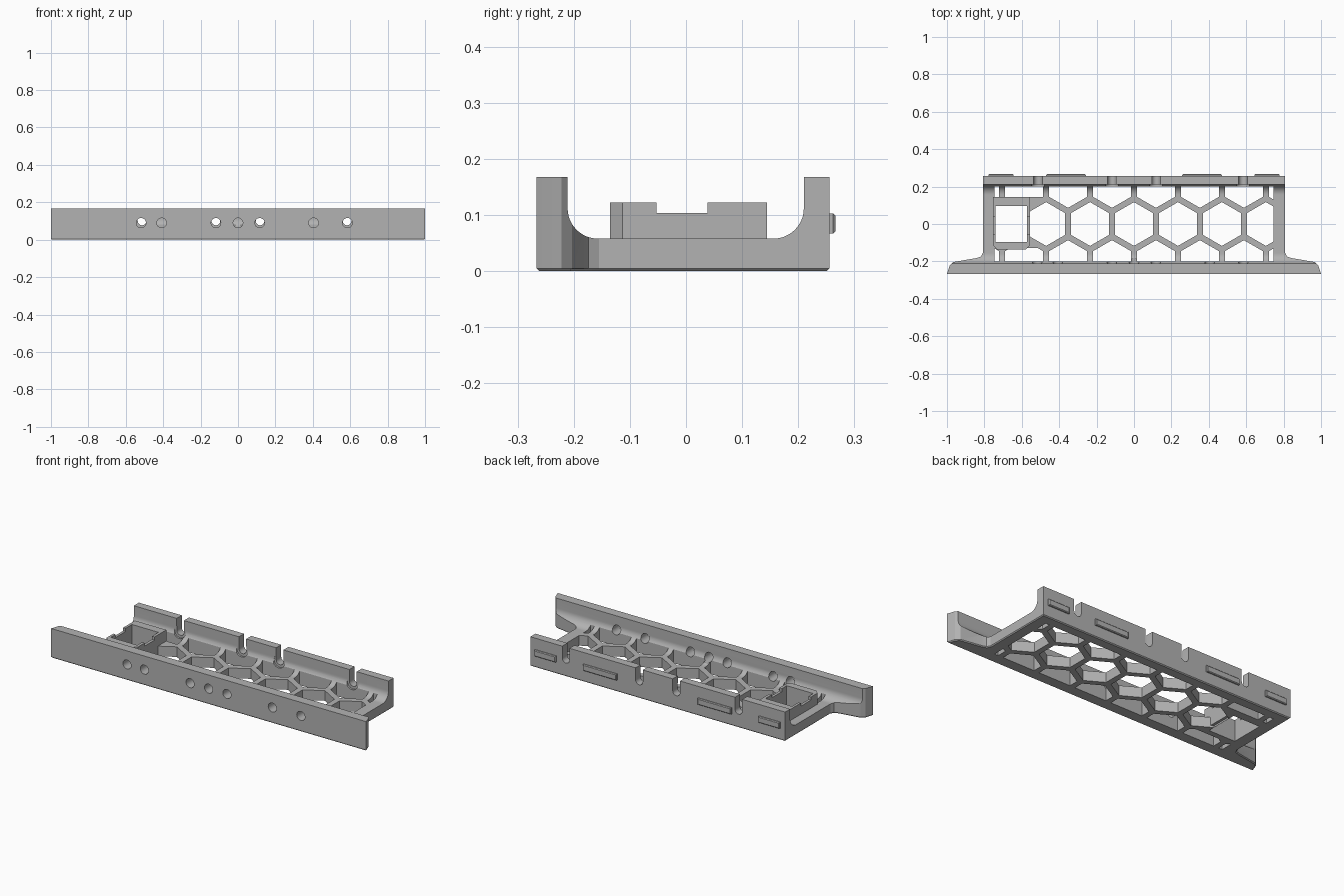
import bpy, bmesh, math
from mathutils import Vector

cube = bpy.data.objects.get("Cube")
if cube:
    bpy.data.objects.remove(cube, do_unlink=True)

grey = bpy.data.materials.new("light grey plastic")
grey.use_nodes = True
GREY = (0.45, 0.45, 0.45, 1)
grey.diffuse_color = GREY
grey.node_tree.nodes["Principled BSDF"].inputs["Base Color"].default_value = GREY

PLACE = {"x": lambda u, v, w: (w, u, v),
         "y": lambda u, v, w: (u, w, v),
         "z": lambda u, v, w: (u, v, w)}


def prism(name, polys, axis, lo, hi, bevel=0, bevel_rule=None):
    """Extrude flat outlines along an axis between lo and hi."""
    bm = bmesh.new()
    put = PLACE[axis]
    for pts in polys:
        ends = [[bm.verts.new(put(u, v, w)) for u, v in pts] for w in (lo, hi)]
        bm.faces.new(ends[0])
        bm.faces.new(ends[1])
        for i in range(len(pts)):
            j = (i + 1) % len(pts)
            bm.faces.new((ends[0][i], ends[0][j], ends[1][j], ends[1][i]))
    bmesh.ops.recalc_face_normals(bm, faces=bm.faces)
    if bevel:
        edges = [e for e in bm.edges if bevel_rule(e)]
        bmesh.ops.bevel(bm, geom=edges, offset=bevel, segments=1, affect="EDGES")
    mesh = bpy.data.meshes.new(name)
    bm.to_mesh(mesh)
    bm.free()
    mesh.materials.append(grey)
    ob = bpy.data.objects.new(name, mesh)
    bpy.context.collection.objects.link(ob)
    return ob


def boolean(ob, cutter, op="DIFFERENCE"):
    """Apply a boolean and throw the cutter away."""
    mod = ob.modifiers.new("cut", "BOOLEAN")
    mod.operation, mod.object, mod.solver = op, cutter, "EXACT"
    bpy.context.view_layer.objects.active = ob
    bpy.ops.object.modifier_apply(modifier=mod.name)
    bpy.data.objects.remove(cutter, do_unlink=True)


def arc(cx, cy, r, start, end, n):
    return [(cx + r * math.cos(math.radians(start + (end - start) * i / n)),
             cy + r * math.sin(math.radians(start + (end - start) * i / n)))
            for i in range(n + 1)]


def circle(cx, cy, r, n=24):
    return arc(cx, cy, r, 0, 360, n)[:-1]


def rect(x0, x1, y0, y1):
    return [(x0, y0), (x1, y0), (x1, y1), (x0, y1)]


FLOOR, TOP = 0.058, 0.168
BACK, FRONT = 0.256, -0.266

# Tray: plan outline with flared front ends, bottom edges chamfered
half = [(1, FRONT), (0.994, -0.25), (0.985, -0.222), (0.965, -0.203),
        (0.84, -0.182), (0.818, -0.174), (0.808, -0.155), (0.808, BACK)]
outline = half + [(-x, y) for x, y in reversed(half)]
tray = prism("tray", [outline], "z", 0, TOP, 0.005,
             lambda e: all(v.co.z < 0.001 for v in e.verts))

# Channel between the walls, with rounded inner corners
r = 0.054
channel = ([(-0.211, 0.3)] + arc(-0.211 + r, FLOOR + r, r, 180, 270, 12)
           + arc(0.21 - r, FLOOR + r, r, 270, 360, 12) + [(0.21, 0.3)])
boolean(tray, prism("channel_cutter", [channel], "x", -1.1, 1.1))

# Honeycomb floor, clipped to a rectangular window
PITCH, HEX = 0.235, 0.117


def hexagon(cx, cy):
    return arc(cx, cy, HEX, 30, 330, 5)


cells = [hexagon(i * PITCH, 0) for i in range(-2, 4)]
for side in (-1, 1):
    cells += [hexagon((i + 0.5) * PITCH, side * PITCH * 0.866) for i in range(-4, 4)]
comb = prism("comb_cutter", cells, "z", -0.1, 0.3)
boolean(comb, prism("window", [rect(-0.745, 0.745, -0.2, 0.2)], "z", -0.05, 0.25),
        "INTERSECT")
boolean(tray, comb)
holder_window = rect(-0.74, -0.572, -0.096, 0.096)
boolean(tray, prism("opening", [holder_window], "z", -0.1, 0.3))

# Screw holes in the front wall
holes = [circle(x, 0.09, 0.026) for x in (-0.518, -0.408, -0.118, 0, 0.116, 0.404, 0.585)]
boolean(tray, prism("hole_cutter", holes, "y", -0.3, -0.13))

# Open slots in the back wall, with round clearance on the inside
SLOTS = (-0.513, -0.118, 0.118, 0.583)
slots = [arc(x, 0.1, 0.023, 180, 360, 12) + [(x + 0.023, 0.3), (x - 0.023, 0.3)]
         for x in SLOTS]
boolean(tray, prism("slot_cutter", slots, "y", 0.13, 0.3))
boolean(tray, prism("clearance_cutter", [circle(x, 0.098, 0.036) for x in SLOTS],
                    "y", 0.13, 0.2105))

# Holder: floor plate trimmed by the neighbouring cell
plate = prism("holder_plate", [rect(-0.755, -0.48, -0.128, 0.144)], "z", 0, FLOOR - 0.0005)
boolean(plate, prism("cell", [hexagon(-2 * PITCH, 0)], "z", -0.1, 0.3))
boolean(plate, prism("opening", [holder_window], "z", -0.1, 0.3))

# Holder: raised frame with chamfered front corners and lowered sides
frame_plan = [(-0.733, -0.135), (-0.578, -0.135), (-0.556, -0.113),
              (-0.556, 0.144), (-0.755, 0.144), (-0.755, -0.113)]
frame = prism("holder_frame", [frame_plan], "z", 0.01, 0.122)
boolean(frame, prism("opening", [holder_window], "z", -0.1, 0.3))
boolean(frame, prism("side_notch", [rect(-0.053, 0.038, 0.104, 0.2)], "x", -0.9, -0.4))

# Raised pads on the back wall
parts = [tray, plate, frame]
for label, sign in (("left", 1), ("right", -1)):
    for place, a, b in (("inner", 0.257, 0.47), ("outer", 0.643, 0.778)):
        x0, x1 = sorted((sign * a, sign * b))
        parts.append(prism(f"{label}_{place}_pad", [rect(x0, x1, 0.067, 0.103)], "y",
                           BACK - 0.002, 0.266, 0.004,
                           lambda e: all(v.co.y > BACK for v in e.verts)))

# Smooth shading with crisp edges
for ob in bpy.context.selected_objects:
    ob.select_set(False)
for ob in parts:
    ob.select_set(True)
bpy.context.view_layer.objects.active = tray
bpy.ops.object.shade_smooth_by_angle(angle=math.radians(25))
